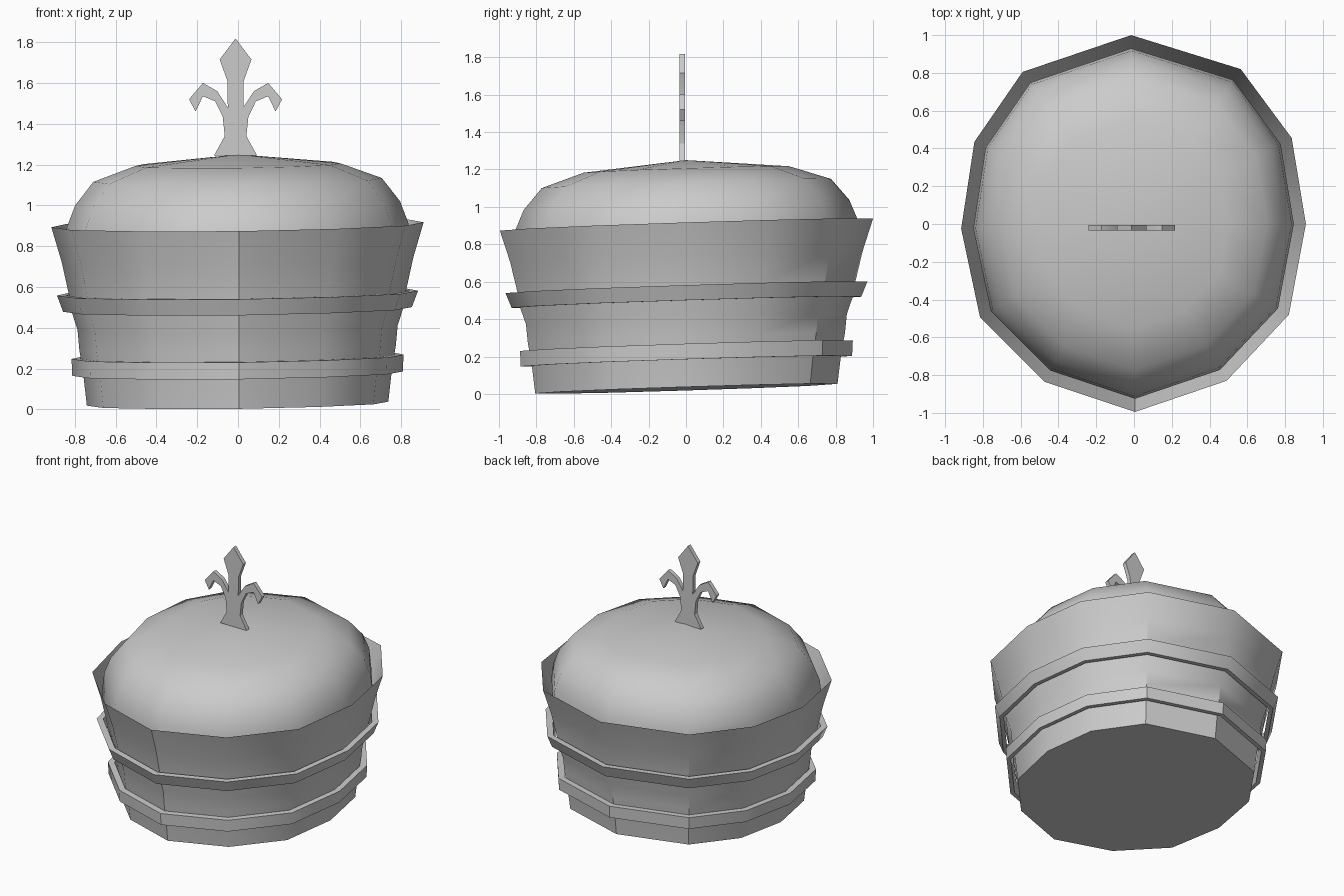
import bpy, bmesh, math

if "Cube" in bpy.data.objects:
    bpy.data.objects.remove(bpy.data.objects["Cube"])

# Slightly irregular twelve-sided oval outline shared by every layer
OUTLINE = [(0.91, 0.0), (0.835, 0.455), (0.565, 0.82), (-0.015, 1.0), (-0.59, 0.805),
           (-0.845, 0.435), (-0.915, -0.025), (-0.815, -0.495), (-0.475, -0.835),
           (0.005, -0.995), (0.49, -0.83), (0.82, -0.48)]


def finish(bm, name, angle):
    bmesh.ops.recalc_face_normals(bm, faces=bm.faces[:])
    mesh = bpy.data.meshes.new(name)
    bm.to_mesh(mesh)
    bm.free()
    ob = bpy.data.objects.new(name, mesh)
    bpy.context.collection.objects.link(ob)
    bpy.ops.object.select_all(action='DESELECT')
    ob.select_set(True)
    bpy.context.view_layer.objects.active = ob
    bpy.ops.object.shade_smooth_by_angle(angle=math.radians(angle))
    return ob


def layered(name, profile, loop=False, cap_z=None, angle=35):
    """Stack scaled copies of the outline, gently tilted up to the back and right."""
    bm = bmesh.new()
    rings = [[bm.verts.new((x * s, y * s, z + (0.032 * y + 0.013 * x) * s))
              for x, y in OUTLINE] for s, z in profile]
    n = len(OUTLINE)
    pairs = list(zip(rings, rings[1:]))
    if loop:
        pairs.append((rings[-1], rings[0]))
    for a, b in pairs:
        for i in range(n):
            j = (i + 1) % n
            bm.faces.new((a[i], a[j], b[j], b[i]))
    if not loop:
        bm.faces.new(rings[0])
        apex = bm.verts.new((0, 0, cap_z))
        for i in range(n):
            bm.faces.new((rings[-1][i], rings[-1][(i + 1) % n], apex))
    return finish(bm, name, angle)


# Wall, flared brim folding back inside, and the soft domed cap
layered("crown_body",
        [(0.81, 0.028), (0.83, 0.19), (0.85, 0.30), (0.86, 0.40), (0.895, 0.50),
         (0.905, 0.57), (0.945, 0.735), (1.0, 0.905), (0.93, 0.69), (0.93, 0.80),
         (0.917, 0.905), (0.873, 1.01), (0.775, 1.125), (0.55, 1.20)],
        cap_z=1.25)

# Two raised hoops
for name, z0, z1, s0, s1 in (("upper_hoop", 0.49, 0.57, 0.937, 0.97),
                             ("lower_hoop", 0.175, 0.258, 0.888, 0.892)):
    layered(name, [(s0, z0), (s1, z1), (s1 - 0.045, z1), (s0 - 0.03, z0)], loop=True)

# Thin three-pointed finial, mirrored about its own centre line
half = [(0.105, 1.245), (0.053, 1.34), (0.063, 1.435), (0.10, 1.51), (0.16, 1.535),
        (0.196, 1.46), (0.228, 1.52), (0.16, 1.60), (0.09, 1.56), (0.038, 1.48),
        (0.04, 1.61), (0.078, 1.715)]
CX, CY, THICK = -0.012, -0.02, 0.03
points = half + [(0, 1.818)] + [(-x, z) for x, z in reversed(half)]
bm = bmesh.new()
face = bm.faces.new([bm.verts.new((x + CX, CY - THICK / 2, z)) for x, z in points])
out = bmesh.ops.extrude_face_region(bm, geom=[face])
bmesh.ops.translate(bm, vec=(0, THICK, 0),
                    verts=[g for g in out["geom"] if isinstance(g, bmesh.types.BMVert)])
finish(bm, "finial", 30)
